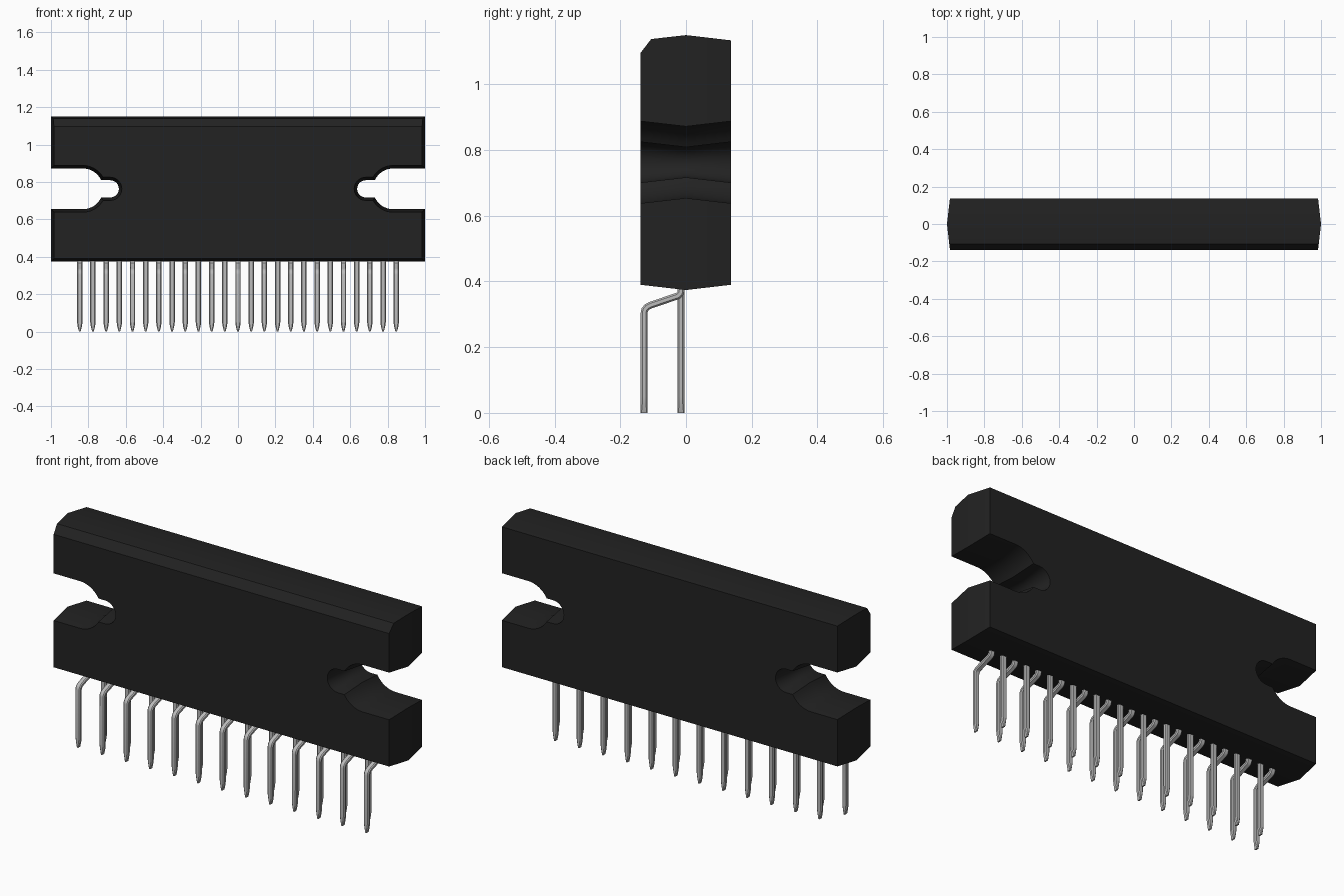
import bpy, bmesh, math

if "Cube" in bpy.data.objects:
    bpy.data.objects.remove(bpy.data.objects["Cube"], do_unlink=True)


def material(name, color, metallic=0.0):
    m = bpy.data.materials.new(name)
    m.use_nodes = True
    m.diffuse_color = color
    bsdf = m.node_tree.nodes["Principled BSDF"]
    bsdf.inputs["Base Color"].default_value = color
    bsdf.inputs["Roughness"].default_value = 0.6
    return m


BLACK = material("black plastic", (0.016, 0.016, 0.016, 1))
STEEL = material("tinned metal", (0.5, 0.5, 0.5, 1))


def loft(name, rings, mat, angle):
    """Skin a list of equal-length closed rings and cap both ends."""
    bm = bmesh.new()
    loops = [[bm.verts.new(p) for p in ring] for ring in rings]
    n = len(loops[0])
    for a, b in zip(loops, loops[1:]):
        for i in range(n):
            j = (i + 1) % n
            bm.faces.new((a[i], a[j], b[j], b[i]))
    bm.faces.new(loops[0][::-1])
    bm.faces.new(loops[-1])
    bmesh.ops.recalc_face_normals(bm, faces=bm.faces)
    mesh = bpy.data.meshes.new(name)
    bm.to_mesh(mesh)
    bm.free()
    mesh.materials.append(mat)
    ob = bpy.data.objects.new(name, mesh)
    bpy.context.collection.objects.link(ob)
    bpy.ops.object.select_all(action='DESELECT')
    ob.select_set(True)
    bpy.context.view_layer.objects.active = ob
    bpy.ops.object.shade_smooth_by_angle(angle=math.radians(angle))
    return ob


# Moulded body: rectangle with a keyhole notch in each end, drafted both ways
NOTCH_Z = 0.763


def arc(cx, r, a0, a1, steps):
    return [(cx - r * math.cos(a0 + (a1 - a0) * i / steps),
             NOTCH_Z + r * math.sin(a0 + (a1 - a0) * i / steps))
            for i in range(steps + 1)]


def body_ring(y, d, top):
    """Outline at depth y, shrunk by d from the parting line."""
    big, slot = 0.109 + d, 0.046 + d
    q, meet = math.pi / 2, math.asin(slot / big)
    half = [(1 - d, 0.374 + d)]
    half += [(1 - d, NOTCH_Z - big)]
    half += arc(0.83, big, -q, -meet, 8)
    half += arc(0.683, slot, -q, q, 14)
    half += arc(0.83, big, meet, q, 8)
    half += [(1 - d, NOTCH_Z + big), (1 - d, top)]
    outline = half + [(-x, z) for x, z in reversed(half)]
    return [(x, y, z) for x, z in outline]


loft("package_body", [body_ring(-0.139, 0.016, 1.095),
                      body_ring(-0.106, 0.0122, 1.138),
                      body_ring(0.0, 0.0, 1.15),
                      body_ring(0.137, 0.016, 1.134)], BLACK, 25)


# Pins: chamfered flat strip swept along a path in the yz plane
PITCH = 0.0705
HALF_W, HALF_T, TIP_W = 0.0145, 0.0105, 0.004


def pin_row(name, path, first_x, count):
    rings = []
    for i, (y, z, w) in enumerate(path):
        before, after = path[max(i - 1, 0)], path[min(i + 1, len(path) - 1)]

        def unit(a, b):
            l = math.hypot(b[0] - a[0], b[1] - a[1]) or 1
            return (b[0] - a[0]) / l, (b[1] - a[1]) / l

        u, v = unit(before, path[i]), unit(path[i], after)
        ty, tz = u[0] + v[0], u[1] + v[1]
        l = math.hypot(ty, tz)
        ny, nz = -tz / l, ty / l
        c = min(0.005, w * 0.5)
        t = HALF_T
        section = [(w, c - t), (w, t - c), (w - c, t), (c - w, t),
                   (-w, t - c), (-w, c - t), (c - w, -t), (w - c, -t)]
        rings.append([(sx, y + ny * s, z + nz * s) for sx, s in section])
    ob = loft(name, rings, STEEL, 35)
    ob.location.x = first_x
    mod = ob.modifiers.new("row", 'ARRAY')
    mod.use_relative_offset = False
    mod.use_constant_offset = True
    mod.constant_offset_displace = (2 * PITCH, 0, 0)
    mod.count = count
    return ob


def leg(y):
    """Straight lower end narrowing to a blunt point."""
    return [(y, 0.05, HALF_W), (y, 0.028, 0.0115), (y, 0.01, 0.007), (y, 0.0, TIP_W)]


BACK_Y, FRONT_Y = -0.0155, -0.1275
bend = [(BACK_Y, 0.42), (BACK_Y, 0.370), (-0.018, 0.362), (-0.025, 0.356),
        (-0.108, 0.328), (-0.119, 0.322), (-0.1255, 0.314), (FRONT_Y, 0.304)]
pin_row("front_bent_pins", [(y, z, HALF_W) for y, z in bend] + leg(FRONT_Y),
        -12 * PITCH, 13)
pin_row("rear_straight_pins", [(BACK_Y, 0.42, HALF_W)] + leg(BACK_Y),
        -11 * PITCH, 12)
